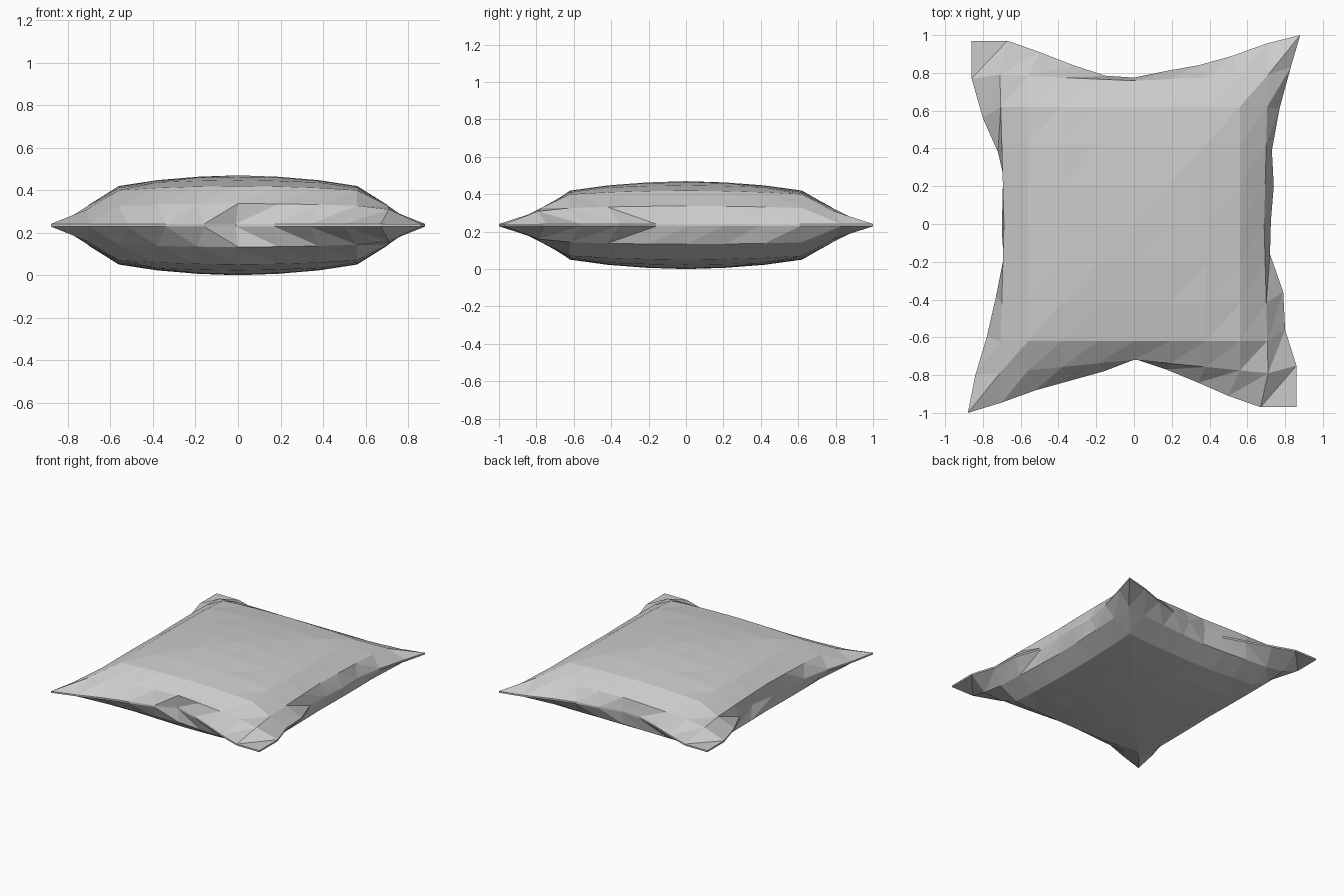
import bpy, bmesh

if "Cube" in bpy.data.objects:
    bpy.data.objects.remove(bpy.data.objects["Cube"])

MID, HALF, SEAM, N = 0.24, 0.235, 0.006, 10

# Seam outline: y (or x) offsets along each edge, with two blunt corners
top = [(-.86, .97), (-.67, .97), (-.50, .91), (-.32, .84), (-.15, .785), (0, .775),
       (.17, .81), (.34, .84), (.52, .89), (.70, .955), (.88, 1.0)]
bottom = [(-.88, -1.0), (-.70, -.945), (-.52, -.88), (-.34, -.83), (-.16, -.78), (-.01, -.71),
          (.17, -.77), (.34, -.84), (.50, -.91), (.67, -.97), (.86, -.97)]
left = [(-.88, -1.0), (-.84, -.80), (-.78, -.60), (-.73, -.38), (-.69, -.18), (-.70, -.04),
        (-.67, .16), (-.72, .38), (-.80, .56), (-.86, .77), (-.86, .97)]
right = [(.86, -.97), (.86, -.75), (.80, -.56), (.79, -.36), (.72, -.16), (.725, .02),
         (.74, .20), (.73, .39), (.77, .61), (.83, .83), (.88, 1.0)]

# Inner rows, from centre outwards, and puffiness from seam to centre
xs = [0, .19, .38, .56, .71]
ys = [0, .21, .42, .62, .79]
puff = [0, .42, .78, .90, .97, 1.0]


def spread(i, steps):
    k = i - N // 2
    return steps[abs(k)] * (1 if k > 0 else -1)


def position(i, j):
    if j == 0:
        return bottom[i]
    if j == N:
        return top[i]
    if i == 0:
        return left[j]
    if i == N:
        return right[j]
    x, y = spread(i, xs), spread(j, ys)
    # the ring next to the seam is pulled in at the middle of each side
    if j in (1, N - 1):
        y *= 1 - (.09 if j == 1 else .04) * (1 - abs(x) / .71)
    if i in (1, N - 1):
        x *= 1 - .03 * (1 - abs(y) / .79)
    return x, y


def height(i, j):
    a, b = puff[min(i, N - i)], puff[min(j, N - j)]
    return SEAM + (HALF - SEAM) * (.5 * min(a, b) + .5 * a * b)


bm = bmesh.new()


# One cloth panel: side 1 is the top, side -1 the underside
def panel(side):
    v = [[bm.verts.new((*position(i, j), MID + side * height(i, j)))
          for j in range(N + 1)] for i in range(N + 1)]
    for i in range(N):
        for j in range(N):
            a, b, c, d = v[i][j], v[i + 1][j], v[i + 1][j + 1], v[i][j + 1]
            for tri in ((a, b, c), (a, c, d)):
                bm.faces.new(tri if side > 0 else tri[::-1])
    return ([v[i][0] for i in range(N)] + [v[N][j] for j in range(N)]
            + [v[i][N] for i in range(N, 0, -1)] + [v[0][j] for j in range(N, 0, -1)])


# Thin seam joins both panels
upper, lower = panel(1), panel(-1)
for k in range(len(upper)):
    n = (k + 1) % len(upper)
    bm.faces.new((lower[k], lower[n], upper[n], upper[k]))

for v in bm.verts:
    v.co.z -= MID - HALF
mesh = bpy.data.meshes.new("pillow")
bm.to_mesh(mesh)
bm.free()
pillow = bpy.data.objects.new("pillow", mesh)
bpy.context.collection.objects.link(pillow)
